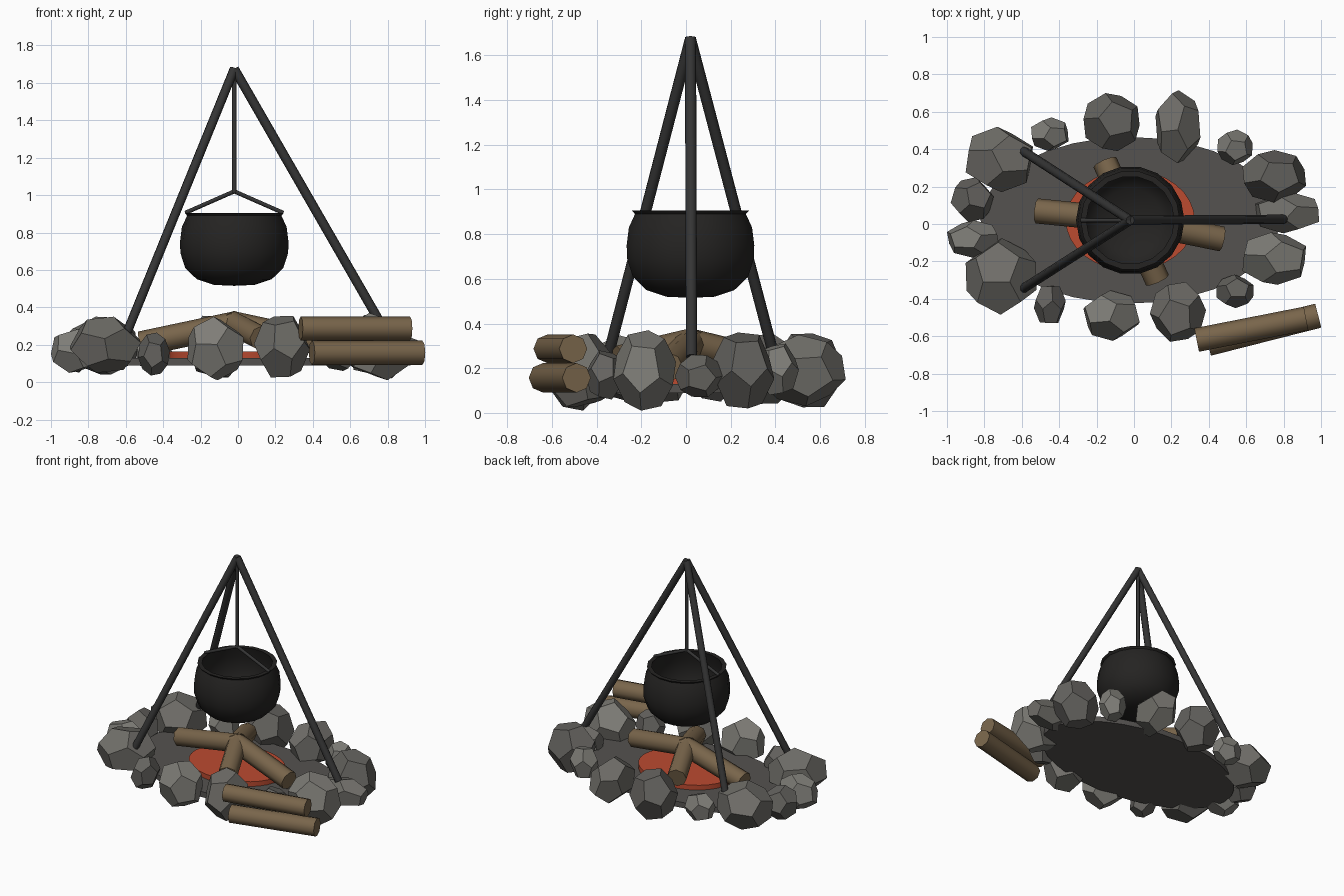
import bpy, bmesh, math, random
from mathutils import Vector, Euler, Matrix

if "Cube" in bpy.data.objects:
    bpy.data.objects.remove(bpy.data.objects["Cube"])

random.seed(4)
CX, CY = -0.02, 0.02


def material(name, rgb):
    m = bpy.data.materials.new(name)
    m.diffuse_color = (*rgb, 1)
    m.use_nodes = True
    m.node_tree.nodes["Principled BSDF"].inputs["Base Color"].default_value = m.diffuse_color
    return m


STONE = [material(f"stone_{i}", c) for i, c in enumerate(
    [(0.16, 0.155, 0.14), (0.21, 0.205, 0.185), (0.13, 0.125, 0.115)])]
ASH = material("ash", (0.09, 0.085, 0.08))
EMBER = material("ember", (0.5, 0.07, 0.03))
WOOD = material("wood", (0.19, 0.13, 0.07))
IRON = material("iron", (0.035, 0.035, 0.035))
CAST = material("cast_iron", (0.018, 0.017, 0.016))


def make(name, bm, mat, smooth=None):
    bmesh.ops.recalc_face_normals(bm, faces=bm.faces)
    me = bpy.data.meshes.new(name)
    bm.to_mesh(me)
    bm.free()
    me.materials.append(mat)
    ob = bpy.data.objects.new(name, me)
    bpy.context.collection.objects.link(ob)
    if smooth:
        bpy.context.view_layer.objects.active = ob
        ob.select_set(True)
        bpy.ops.object.shade_smooth_by_angle(angle=math.radians(smooth))
        ob.select_set(False)
    return ob


def rod(name, a, b, r, mat, sides=8):
    a, b = Vector(a), Vector(b)
    d = b - a
    bm = bmesh.new()
    mtx = Matrix.Translation((a + b) / 2) @ d.to_track_quat('Z', 'Y').to_matrix().to_4x4()
    bmesh.ops.create_cone(bm, cap_ends=True, segments=sides, radius1=r, radius2=r,
                          depth=d.length, matrix=mtx)
    return make(name, bm, mat, 50)


def disc(name, rx, ry, z0, z1, mat):
    bm = bmesh.new()
    mtx = Matrix.Translation((CX, CY, (z0 + z1) / 2)) @ Matrix.Diagonal((rx, ry, 1, 1))
    bmesh.ops.create_cone(bm, cap_ends=True, segments=32, radius1=1, radius2=1,
                          depth=z1 - z0, matrix=mtx)
    return make(name, bm, mat, 40)


def rock(name, x, y, z, hx, hy, hz, mat):
    # dodecahedron (dual of an icosahedron), turned at random and fitted to its box
    ico = bmesh.new()
    bmesh.ops.create_icosphere(ico, subdivisions=1, radius=1)
    rot = Euler([random.uniform(0, 6.28) for _ in range(3)]).to_matrix()
    pts = [rot @ f.calc_center_median() for f in ico.faces]
    ico.free()
    bm = bmesh.new()
    for p in pts:
        bm.verts.new(p)
    bmesh.ops.convex_hull(bm, input=bm.verts)
    bmesh.ops.dissolve_limit(bm, angle_limit=0.05, verts=bm.verts, edges=bm.edges)
    ext = [max(abs(p[i]) for p in pts) for i in range(3)]
    for v in bm.verts:
        v.co = Vector((x + v.co.x / ext[0] * hx, y + v.co.y / ext[1] * hy,
                       z + v.co.z / ext[2] * hz))
    make(name, bm, mat)


# ash bed and embers
disc("ash_bed", 0.80, 0.445, 0.09, 0.13, ASH)
disc("ember_bed", 0.345, 0.27, 0.13, 0.165, EMBER)

# ring of stones: x, y, z, half sizes
ROCKS = [
    (-.72, .345, .195, .18, .175, .155), (-.45, .48, .16, .10, .09, .10),
    (-.12, .545, .19, .15, .155, .165), (.235, .52, .19, .12, .195, .16),
    (.54, .41, .195, .095, .095, .115), (.75, .255, .19, .17, .14, .17),
    (.82, .06, .165, .17, .11, .095), (.75, -.185, .19, .17, .14, .18),
    (.54, -.36, .17, .10, .09, .11), (.235, -.47, .19, .15, .16, .165),
    (-.12, -.49, .18, .15, .135, .17), (-.45, -.43, .15, .085, .10, .115),
    (-.71, -.28, .20, .19, .205, .15), (-.86, -.08, .17, .14, .10, .12),
    (-.865, .13, .17, .115, .12, .12)]
for i, r in enumerate(ROCKS):
    rock(f"ring_stone_{i + 1}", *r, STONE[i % 3])

# fire logs leaning to the middle
ENDS = [(-.52, .07, .205), (.47, -.08, .205), (-.155, .33, .235), (.125, -.30, .235)]
for i, e in enumerate(ENDS):
    d = (Vector(e) - Vector((CX, CY, e[2]))).normalized() * -0.02
    rod(f"fire_log_{i + 1}", e, (CX + d.x, CY + d.y, 0.315), 0.067, WOOD)

# spare logs beside the fire
rod("spare_log_lower", (.395, -.64, .157), (.985, -.49, .157), 0.066, WOOD)
rod("spare_log_upper", (.335, -.62, .287), (.92, -.505, .287), 0.064, WOOD)

# tripod and hanging rod
APEX = (CX, CY, 1.675)
for i, f in enumerate([(.80, .025, .25), (-.60, .395, .25), (-.60, -.35, .25)]):
    rod(f"tripod_leg_{i + 1}", f, APEX, 0.025, IRON)
rod("hanging_rod", (CX, CY, 1.01), APEX, 0.013, IRON)

# pot handle
for s in (-1, 1):
    rod(f"pot_handle_{s}", (CX + s * .262, CY, .905), (CX, CY, 1.02), 0.011, IRON)

# open cauldron: outer wall, rim lip, inner wall
PROFILE = [(0, .515), (.11, .52), (.20, .55), (.262, .61), (.288, .69), (.29, .75),
           (.28, .83), (.252, .89), (.266, .905), (.235, .905), (.262, .82),
           (.27, .73), (.24, .62), (.17, .56), (0, .54)]
bm = bmesh.new()
vs = [bm.verts.new((CX + r, CY, z)) for r, z in PROFILE]
es = [bm.edges.new(p) for p in zip(vs, vs[1:])]
bmesh.ops.spin(bm, geom=vs + es, cent=(CX, CY, 0), axis=(0, 0, 1), angle=math.tau,
               steps=18, use_duplicate=False)
bmesh.ops.remove_doubles(bm, verts=bm.verts, dist=1e-4)
make("cauldron", bm, CAST, 35)
